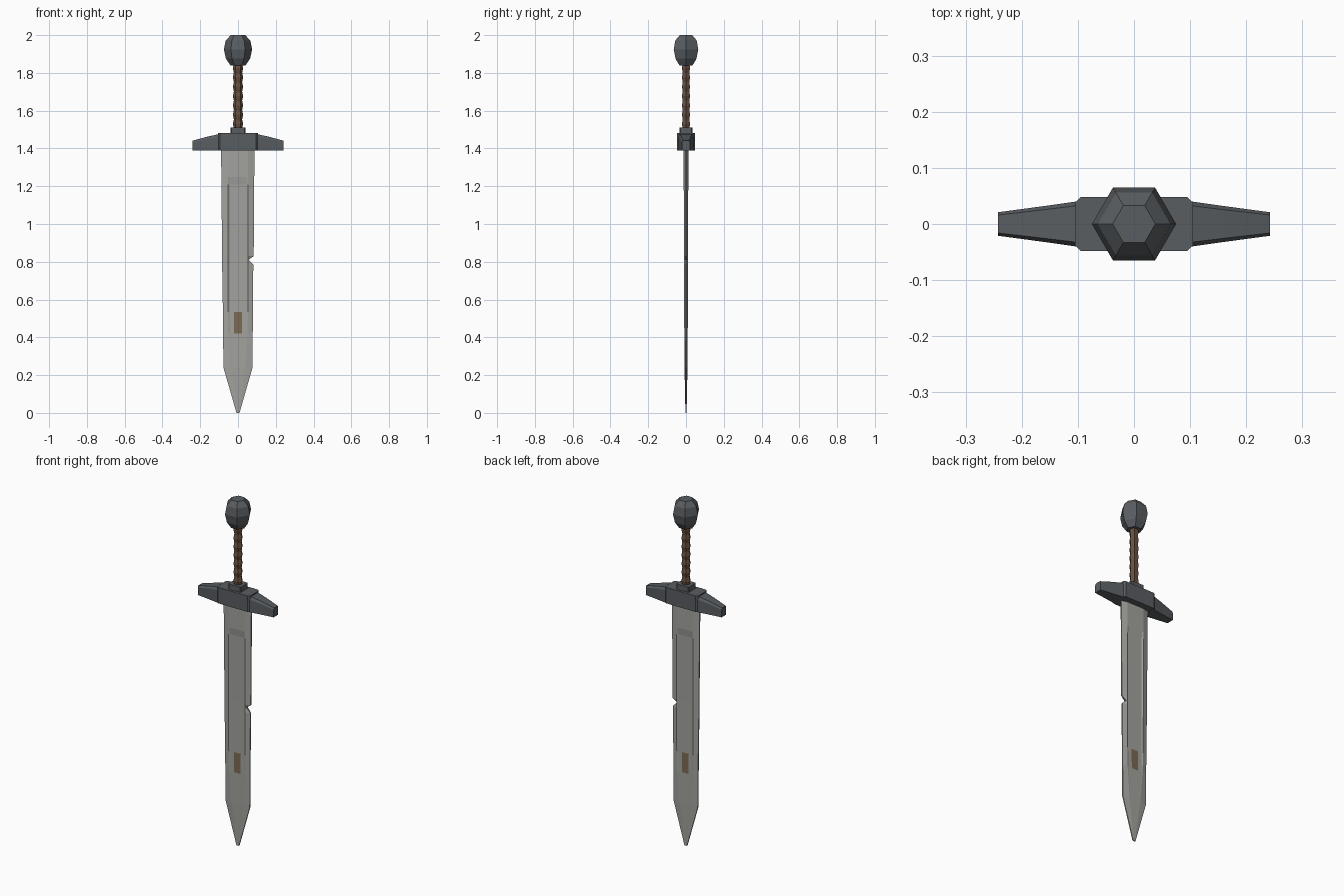
import bpy, bmesh, math

if "Cube" in bpy.data.objects:
    bpy.data.objects.remove(bpy.data.objects["Cube"])


def material(name, rgb):
    m = bpy.data.materials.new(name)
    m.diffuse_color = (*rgb, 1)
    m.use_nodes = True
    m.node_tree.nodes["Principled BSDF"].inputs["Base Color"].default_value = m.diffuse_color
    return m


STEEL = material("worn_steel", (0.36, 0.36, 0.34))
IRON = material("dark_iron", (0.10, 0.11, 0.12))
LEATHER = material("brown_leather", (0.14, 0.08, 0.05))
RUST = material("rust", (0.20, 0.14, 0.08))


def loft(name, rings, *mats):
    """Skin a stack of equal-length closed rings and cap both ends."""
    bm = bmesh.new()
    vs = [[bm.verts.new(p) for p in r] for r in rings]
    n = len(rings[0])
    side = {}
    for i in range(len(vs) - 1):
        for k in range(n):
            j = (k + 1) % n
            side[i, k] = bm.faces.new((vs[i][k], vs[i][j], vs[i + 1][j], vs[i + 1][k]))
    bm.faces.new(vs[0])
    bm.faces.new(vs[-1])
    bmesh.ops.recalc_face_normals(bm, faces=bm.faces)
    for i, k in RUST_FACES if name == "blade" else ():
        side[i, k].material_index = 1
    me = bpy.data.meshes.new(name)
    bm.to_mesh(me)
    bm.free()
    for m in mats:
        me.materials.append(m)
    ob = bpy.data.objects.new(name, me)
    bpy.context.collection.objects.link(ob)
    return ob


def hexagon(z, rx, ry=None):
    ry = ry or rx
    return [(rx * math.cos(k * math.pi / 3), ry * math.sin(k * math.pi / 3), z) for k in range(6)]


def octagon(x, y, c, z):
    """Rectangle with chamfered corners."""
    return [(x, y - c, z), (x - c, y, z), (c - x, y, z), (-x, y - c, z),
            (-x, c - y, z), (c - x, -y, z), (x - c, -y, z), (x, c - y, z)]


# Blade: z, left width, right width, fuller half width, half thickness, fuller depth
stations = [
    (0.0, .008, .008, .004, .003, 0),
    (0.24, .077, .077, .036, .008, 0),
    (0.42, .079, .078, .050, .009, .001),
    (0.535, .080, .079, .052, .010, .004),
    (0.785, .084, .081, .053, .011, .005),
    (0.81, .084, .055, .053, .011, .005),   # nick in the edge
    (0.83, .084, .083, .053, .011, .005),
    (1.21, .088, .086, .053, .012, .005),
    (1.25, .088, .086, .053, .012, 0),
    (1.40, .090, .087, .053, .012, 0),
]


def blade_ring(z, wl, wr, f, t, d):
    m, g = f * .42, f * .85
    front = [(-wl, -.003), (-f, -t), (-g, d - t), (-m, d - t),
             (m, d - t), (g, d - t), (f, -t), (wr, -.003)]
    return [(x, y, z) for x, y in front] + [(x, -y, z) for x, y in reversed(front)]


RUST_FACES = [(2, 3), (2, 11)]
loft("blade", [blade_ring(*s) for s in stations], STEEL, RUST)

# Crossguard block and collar
loft("guard_block", [octagon(.105, .048, .01, z) for z in (1.39, 1.482)], IRON)
loft("grip_collar", [octagon(.040, .034, .005, z) for z in (1.475, 1.512)], IRON)


# Tapering guard arms, chamfered along the top
def arm_ring(x, y, top, c):
    b = 1.388
    return [(x, -y, b), (x, y, b), (x, y, top - c), (x, y - c * .5, top),
            (x, c * .5 - y, top), (x, -y, top - c)]


arm = [arm_ring(.09, .042, 1.478, .016), arm_ring(.16, .032, 1.463, .013),
       arm_ring(.242, .021, 1.441, .010)]
for label, s in (("right", 1), ("left", -1)):
    loft("guard_arm_" + label, [[(s * x, y, z) for x, y, z in r] for r in arm], IRON)

# Ridged leather grip
ridges = 7
steps = ridges * 2
loft("grip", [hexagon(1.505 + .345 * i / steps, .027 if i % 2 else .022,
                      .025 if i % 2 else .020) for i in range(steps + 1)], LEATHER)

# Faceted pommel
profile = [(1.84, .040), (1.875, .064), (1.925, .075), (1.972, .065), (2.0, .038)]
loft("pommel", [hexagon(z, r) for z, r in profile], IRON)
